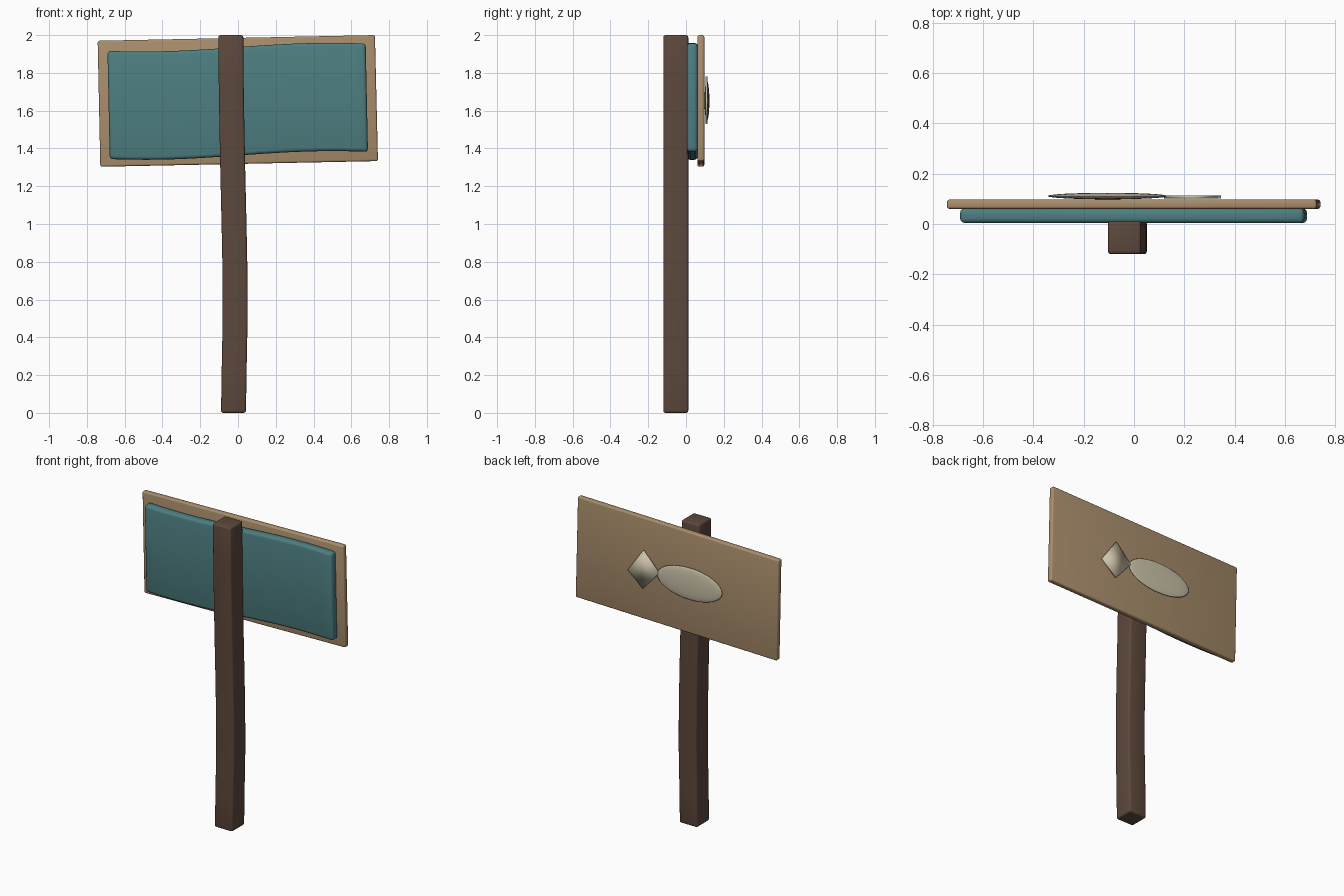
import bpy
import bmesh
import math

cube = bpy.data.objects.get("Cube")
if cube:
    bpy.data.objects.remove(cube, do_unlink=True)


def material(name, color):
    mat = bpy.data.materials.new(name)
    mat.use_nodes = True
    mat.diffuse_color = (*color, 1)
    mat.node_tree.nodes["Principled BSDF"].inputs["Base Color"].default_value = (*color, 1)
    return mat


dark_wood = material("dark wood", (0.11, 0.065, 0.045))
tan_wood = material("tan wood", (0.40, 0.27, 0.15))
teal = material("teal paint", (0.075, 0.21, 0.22))
cream = material("cream paint", (0.60, 0.54, 0.40))


def finish(obj, mat, bevel=0, angle=35):
    """Colour, bevel and smooth one part."""
    obj.data.materials.append(mat)
    bpy.ops.object.select_all(action="DESELECT")
    obj.select_set(True)
    bpy.context.view_layer.objects.active = obj
    if bevel:
        mod = obj.modifiers.new("Rounded edges", "BEVEL")
        mod.width = bevel
        mod.segments = 3
        mod.limit_method = "ANGLE"
        mod.angle_limit = math.radians(40)
        bpy.ops.object.modifier_apply(modifier=mod.name)
    bpy.ops.object.shade_smooth_by_angle(angle=math.radians(angle))


def loft(name, rings, mat, bevel=0, angle=35):
    """Solid skinned through a row of four-cornered sections."""
    bm = bmesh.new()
    loops = [[bm.verts.new(p) for p in ring] for ring in rings]
    for a, b in zip(loops, loops[1:]):
        for i in range(4):
            j = (i + 1) % 4
            bm.faces.new((a[i], a[j], b[j], b[i]))
    bm.faces.new(loops[0])
    bm.faces.new(loops[-1])
    bmesh.ops.recalc_face_normals(bm, faces=bm.faces)
    mesh = bpy.data.meshes.new(name)
    bm.to_mesh(mesh)
    bm.free()
    obj = bpy.data.objects.new(name, mesh)
    bpy.context.collection.objects.link(obj)
    finish(obj, mat, bevel, angle)


def plate(name, outline, y0, y1, mat, bevel=0, angle=35):
    """Flat plate with an (x, z) outline between two depths."""
    loft(name, [[(x, y, z) for x, z in outline] for y in (y0, y1)], mat, bevel, angle)


# Post: square section that bows gently along its height
path = [(0, -.024), (.25, -.020), (.5, -.015), (.75, -.016),
        (1, -.021), (1.25, -.027), (1.5, -.032), (1.75, -.036), (2, -.038)]
r = 0.066
loft("post", [[(c - r, -.12, z), (c + r, -.12, z), (c + r, .012, z), (c - r, .012, z)]
              for z, c in path], dark_wood, 0.012)

# Backing board: slightly tilted rectangle
plate("backing_board", [(-.743, 1.97), (.725, 2.0), (.741, 1.333), (-.729, 1.303)],
      .06, .097, tan_wood, 0.01)

# Painted panel: rippled top and bottom edges
rings = []
steps = 20
for i in range(steps + 1):
    x = -.685 + 1.367 * i / steps
    wave = .023 * math.sin(math.pi * x)
    top, low = 1.936 + wave, 1.363 + wave
    rings.append([(x - .006, .004, top), (x + .006, .004, low),
                  (x + .006, .062, low), (x - .006, .062, top)])
loft("painted_panel", rings, teal, 0.018)

# Fish emblem on the back: flattened ball body and diamond tail
bpy.ops.mesh.primitive_uv_sphere_add(segments=32, ring_count=16, location=(-.105, .111, 1.652))
body = bpy.context.object
body.name = "fish_body"
body.scale = (.238, .013, .105)
bpy.ops.object.transform_apply(location=False, rotation=False, scale=True)
finish(body, cream, angle=180)
plate("fish_tail", [(.235, 1.78), (.345, 1.625), (.235, 1.53), (.12, 1.66)],
      .102, .114, cream, angle=180)
